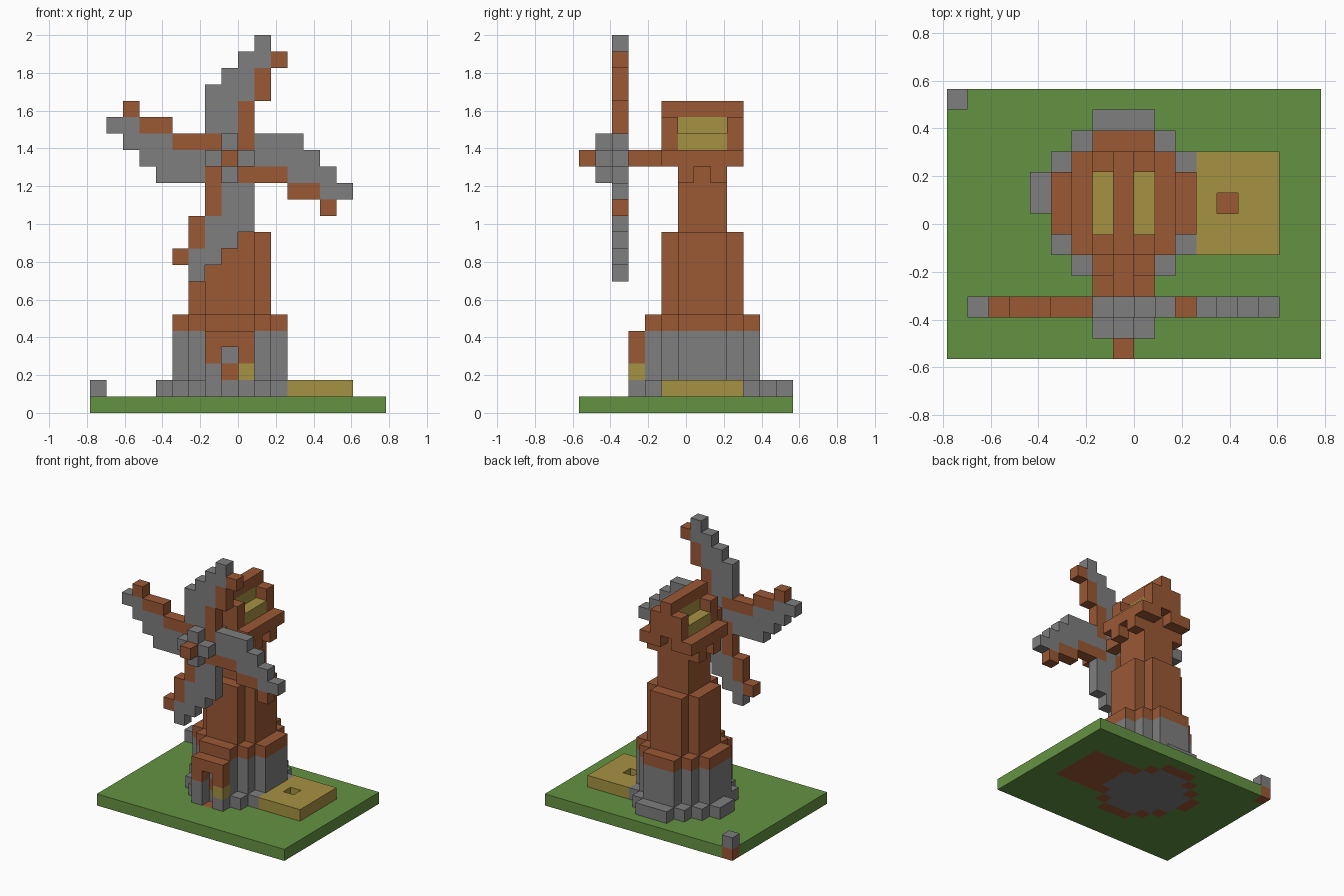
import bpy
import bmesh
import math
from mathutils import Vector

cube = bpy.data.objects.get("Cube")
if cube:
    bpy.data.objects.remove(cube, do_unlink=True)

UNIT = 2 / 23                       # edge of one building block
ORIGIN = Vector((-9, -6.5, 0))      # grid corner, in blocks
CX, CY, HUB = 8, 7, 15              # tower axis and sail hub height


def linear(c):
    c /= 255
    return c / 12.92 if c < 0.04045 else ((c + 0.055) / 1.055) ** 2.4


def make_material(name, rgb):
    mat = bpy.data.materials.new(name)
    color = [linear(c) for c in rgb] + [1]
    mat.diffuse_color = color
    mat.use_nodes = True
    bsdf = next(n for n in mat.node_tree.nodes if n.type == "BSDF_PRINCIPLED")
    bsdf.inputs["Base Color"].default_value = color
    return mat


GRASS, WOOD, STONE, STRAW = range(4)
MATERIALS = [
    make_material("grass green", (100, 146, 66)),
    make_material("brown wood", (155, 88, 53)),
    make_material("grey stone", (126, 126, 126)),
    make_material("straw yellow", (166, 146, 66)),
]

parts = {}       # part name -> {block: material}
occupied = set()


def put(part, blocks, mat):
    for b in blocks:
        parts.setdefault(part, {})[b] = mat
        occupied.add(b)


def box(x0, x1, y0, y1, z0, z1):
    """Blocks in an inclusive range."""
    return [(x, y, z) for x in range(x0, x1 + 1)
            for y in range(y0, y1 + 1) for z in range(z0, z1 + 1)]


def disc(limit, z0, z1):
    """Stepped round tower storey around the tower axis."""
    return [b for b in box(CX - 4, CX + 4, CY - 4, CY + 4, z0, z1)
            if (b[0] - CX) ** 2 + (b[1] - CY) ** 2 <= limit]


# Ground plate, with earth and stone bedding under the buildings
footing = [b for b in disc(17, 0, 0) if b[:2] != (4, 6)]
put("ground", box(0, 17, 0, 12, 0, 0), GRASS)
put("ground", footing + box(12, 15, 5, 9, 0, 0) + [(0, 12, 0)], WOOD)
put("ground", disc(10, 0, 0), STONE)

# Corner post and crop field with a hole in the middle
put("corner_post", [(0, 12, 1)], STONE)
put("crop_field", [b for b in box(12, 15, 5, 9, 1, 1) if b[:2] != (13, 7)], STRAW)

# Tower storeys
skirt = [(x, y, 1) for x, y, z in footing if x < 12 and (x, y) != (8, 3)]
put("stone_skirt", skirt, STONE)
put("stone_storey", disc(10, 1, 4), STONE)
put("wood_ledge", disc(10, 5, 5), WOOD)
put("middle_storey", disc(5, 6, 10), WOOD)
put("upper_storey", disc(2, 11, 15), WOOD)

# Door and its porch
put("stone_storey", box(8, 8, 4, 4, 1, 2), WOOD)
put("porch", [(7, 3, 2)], STONE)
put("porch", [(9, 3, 2)], STRAW)
put("porch", box(7, 7, 3, 3, 3, 4) + box(9, 9, 3, 3, 3, 4) + [(8, 3, 4)], WOOD)

# Cap: eaves with brackets, gable frames, straw roof and ridge
for x in (6, 10):
    put("eaves", box(x, x, 5, 9, 15, 15), WOOD)
    put("brackets", [(x, 6, 14), (x, 8, 14)], WOOD)
for y in (5, 9):
    put("gables", box(7, 7, y, y, 15, 17) + box(9, 9, y, y, 15, 17)
        + box(8, 8, y, y, 16, 17), WOOD)
put("straw_roof", box(7, 9, 6, 8, 16, 16) + box(8, 8, 6, 8, 17, 17), STRAW)
put("roof_ridge", box(8, 8, 5, 9, 18, 18), WOOD)

# Axle and hub
put("axle", box(CX, CX, 0, 5, HUB, HUB), WOOD)
for y in (1, 2):
    put("hub", [(CX - 1, y, HUB), (CX + 1, y, HUB),
                (CX, y, HUB - 1), (CX, y, HUB + 1)], STONE)

# Four sails: one blade turned in quarter steps around the hub
spar = [(1, 1), (1, 2), (1, 3), (2, 4), (2, 5), (3, 6)]
cloth_rows = {2: (-1, 0), 3: (-1, 0), 4: (-1, 1), 5: (0, 1), 6: (1, 2), 7: (2, 2)}
cloth = [(x, z) for z, (a, b) in cloth_rows.items() for x in range(a, b + 1)]
for turn in range(4):
    for shape, mat in ((spar, WOOD), (cloth, STONE)):
        for x, z in shape:
            for _ in range(turn):
                x, z = -z, x
            put(f"sail_{turn + 1}", [(CX + x, 2, HUB + z)], mat)


def build(name, blocks):
    """Mesh the exposed block sides and merge the flat areas."""
    bm = bmesh.new()
    verts = {}

    def vert(p):
        if p not in verts:
            verts[p] = bm.verts.new((Vector(p) + ORIGIN) * UNIT)
        return verts[p]

    for block, mat in blocks.items():
        for axis in range(3):
            for side in (0, 1):
                near = list(block)
                near[axis] += 2 * side - 1
                if tuple(near) in occupied:
                    continue
                u, v = (axis + 1) % 3, (axis + 2) % 3
                loop = []
                for du, dv in ((0, 0), (1, 0), (1, 1), (0, 1)):
                    p = list(block)
                    p[axis] += side
                    p[u] += du
                    p[v] += dv
                    loop.append(vert(tuple(p)))
                face = bm.faces.new(loop if side else loop[::-1])
                face.material_index = mat
    bmesh.ops.dissolve_limit(bm, angle_limit=math.radians(1), verts=bm.verts[:],
                             edges=bm.edges[:], delimit={"MATERIAL"})
    mesh = bpy.data.meshes.new(name)
    bm.to_mesh(mesh)
    bm.free()
    for mat in MATERIALS:
        mesh.materials.append(mat)
    bpy.context.collection.objects.link(bpy.data.objects.new(name, mesh))


for part_name, part_blocks in parts.items():
    build(part_name, part_blocks)
